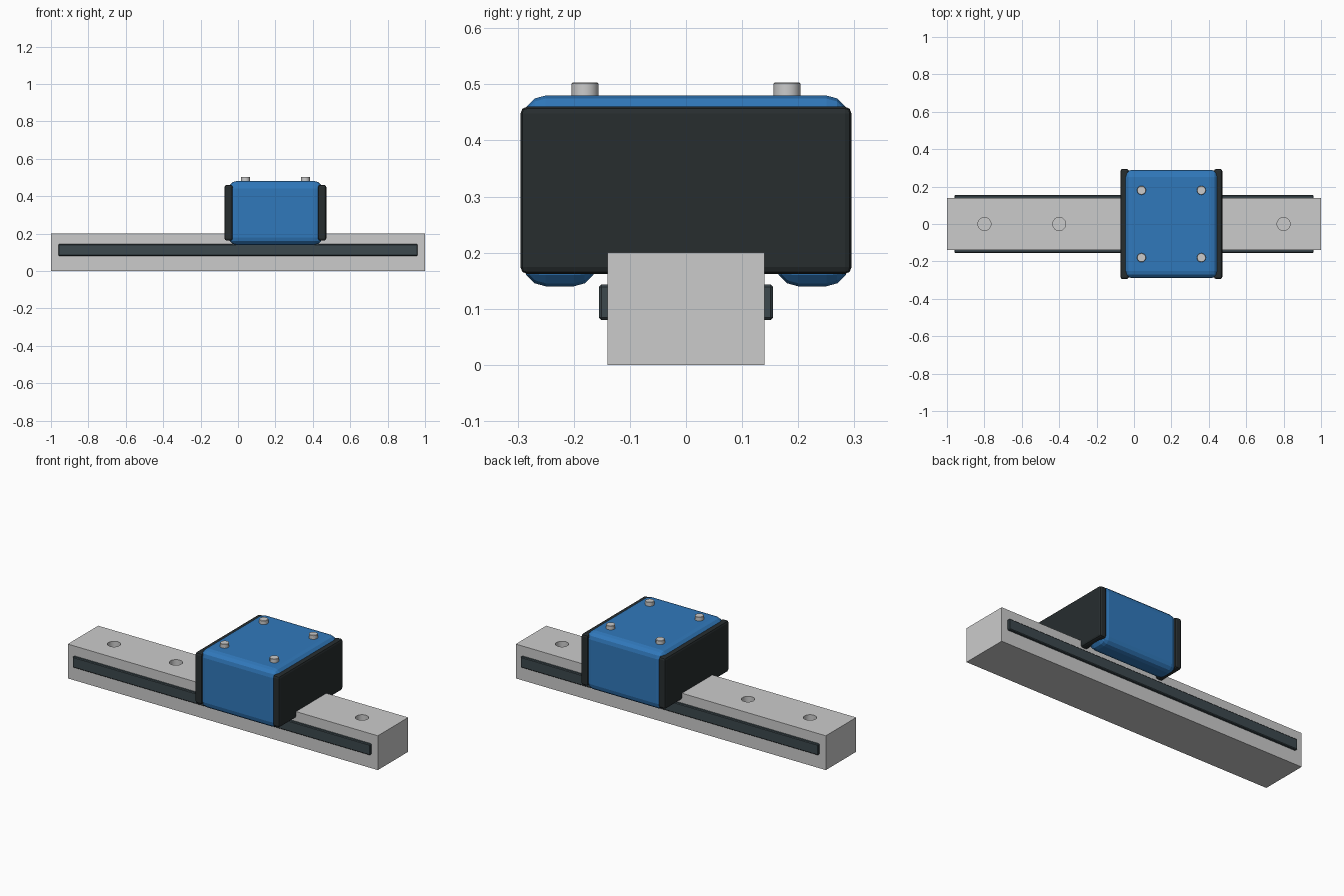
import bpy, math

if "Cube" in bpy.data.objects:
    bpy.data.objects.remove(bpy.data.objects["Cube"])


def material(name, rgb):
    m = bpy.data.materials.new(name)
    m.diffuse_color = (*rgb, 1)
    m.use_nodes = True
    m.node_tree.nodes["Principled BSDF"].inputs["Base Color"].default_value = m.diffuse_color
    return m


blue = material("blue_paint", (0.03, 0.19, 0.5))
black = material("black_plastic", (0.02, 0.026, 0.028))
slate = material("dark_steel", (0.045, 0.065, 0.075))


def finish(ob, name, mat=None, bevel=0, segments=1):
    ob.name = name
    if mat:
        ob.data.materials.append(mat)
    if bevel:
        mod = ob.modifiers.new("edge_bevel", 'BEVEL')
        mod.width = bevel
        mod.segments = segments
        mod.limit_method = 'ANGLE'
    return ob


def box(name, x, y, z, **kw):
    bpy.ops.mesh.primitive_cube_add(size=1)
    ob = bpy.context.object
    for v in ob.data.vertices:
        for i, (lo, hi) in enumerate((x, y, z)):
            v.co[i] = hi if v.co[i] > 0 else lo
    return finish(ob, name, **kw)


def cylinder(name, x, y, z0, z1, r, **kw):
    bpy.ops.mesh.primitive_cylinder_add(vertices=24, radius=r, depth=z1 - z0,
                                        location=(x, y, (z0 + z1) / 2))
    ob = finish(bpy.context.object, name, **kw)
    bpy.ops.object.shade_smooth_by_angle(angle=math.radians(35))
    return ob


# Rail with a row of blind mounting holes
rail = box("rail", (-1, 1), (-0.14, 0.14), (0, 0.2))
for i in range(5):
    cutter = cylinder(f"hole_cutter_{i}", -0.8 + 0.4 * i, 0, 0.15, 0.25, 0.035)
    mod = rail.modifiers.new("hole", 'BOOLEAN')
    mod.operation = 'DIFFERENCE'
    mod.solver = 'EXACT'
    mod.object = cutter
    bpy.context.view_layer.objects.active = rail
    bpy.ops.object.modifier_apply(modifier=mod.name)
    bpy.data.objects.remove(cutter)

# Dark running tracks along both sides of the rail
for s, side in ((-1, "front"), (1, "back")):
    ys = sorted((s * 0.125, s * 0.155))
    box(f"{side}_track", (-0.96, 0.96), ys, (0.08, 0.143), mat=slate, bevel=0.004)

# Carriage: an inverted U profile straddling the rail, extruded along x
profile = [(-0.29, 0.14), (-0.16, 0.14), (-0.16, 0.22), (0.16, 0.22),
           (0.16, 0.14), (0.29, 0.14), (0.29, 0.48), (-0.29, 0.48)]
n = len(profile)
verts = [(x, y, z) for x in (-0.05, 0.45) for y, z in profile]
faces = [list(range(n))[::-1], list(range(n, 2 * n))]
faces += [(i, (i + 1) % n, (i + 1) % n + n, i + n) for i in range(n)]
mesh = bpy.data.meshes.new("carriage")
mesh.from_pydata(verts, [], faces)
carriage = bpy.data.objects.new("carriage", mesh)
bpy.context.collection.objects.link(carriage)
bpy.ops.object.select_all(action='DESELECT')
carriage.select_set(True)
bpy.context.view_layer.objects.active = carriage
bpy.ops.object.mode_set(mode='EDIT')
bpy.ops.mesh.select_all(action='SELECT')
bpy.ops.mesh.normals_make_consistent(inside=False)
bpy.ops.object.mode_set(mode='OBJECT')
finish(carriage, "carriage", mat=blue, bevel=0.04, segments=3)

# End caps and the four top screws, placed symmetrically about the carriage centre
for s, side in ((-1, "left"), (1, "right")):
    xs = sorted((0.2 + s * 0.228, 0.2 + s * 0.272))
    box(f"{side}_end_cap", xs, (-0.295, 0.295), (0.162, 0.46),
        mat=black, bevel=0.012, segments=2)
    for t, end in ((-1, "front"), (1, "back")):
        cylinder(f"{end}_{side}_screw", 0.2 + s * 0.16, t * 0.18, 0.46, 0.503,
                 0.024, bevel=0.002)
